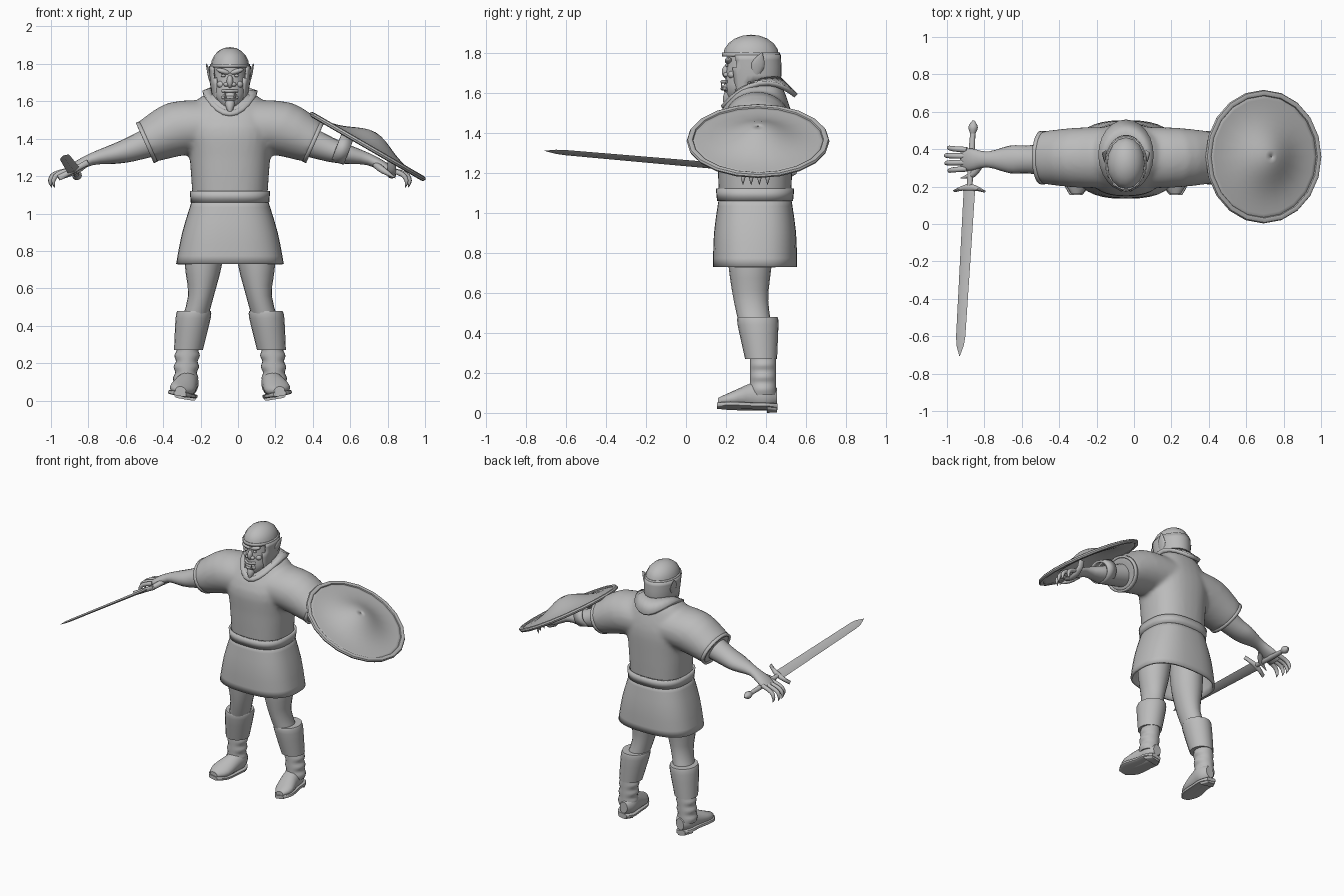
import bpy, bmesh, math
from math import sin, cos, pi, tau, exp
from mathutils import Vector, Matrix

if "Cube" in bpy.data.objects:
    bpy.data.objects.remove(bpy.data.objects["Cube"])

BODY_CENTRE = Vector((-.043, .345, 0))
ORIGIN = Vector()
X, Y, Z = Matrix.Identity(3)
SLEEVE_AXIS = Vector((.9, 0, -.4))

clay = bpy.data.materials.new("grey clay")
clay.use_nodes = True
grey = (.5, .5, .5, 1)
clay.diffuse_color = grey
clay.node_tree.nodes["Principled BSDF"].inputs["Base Color"].default_value = grey


def finish(name, bm, location=BODY_CENTRE):
    bmesh.ops.recalc_face_normals(bm, faces=bm.faces)
    mesh = bpy.data.meshes.new(name)
    bm.to_mesh(mesh)
    bm.free()
    mesh.materials.append(clay)
    part = bpy.data.objects.new(name, mesh)
    bpy.context.collection.objects.link(part)
    part.location = location
    bpy.ops.object.select_all(action="DESELECT")
    part.select_set(True)
    bpy.context.view_layer.objects.active = part
    bpy.ops.object.shade_smooth_by_angle(angle=math.radians(40))
    return part


def modify(part, kind, **settings):
    modifier = part.modifiers.new(kind.lower(), kind)
    for key, value in settings.items():
        setattr(modifier, key, value)


def refine(rings, steps):
    """Pass a smooth spline through the rings."""
    last = len(rings) - 1
    result = []
    for i in range(last):
        four = [rings[max(0, min(last, i + k))] for k in (-1, 0, 1, 2)]
        for j in range(steps):
            t = j / steps
            result.append([b + t * (c - a + t * (2 * a - 5 * b + 4 * c - d + t * (3 * (b - c) + d - a))) / 2
                           for a, b, c, d in zip(*four)])
    return result + [rings[last]]


def add_tube(bm, rings, ref=X, axis=None, sides=20, power=2, mirror=1, caps=True, steps=3):
    """Loft rings of (x, y, z, half width along ref, other half width if different)."""
    rings = refine([(*r, r[-1])[:5] for r in rings], steps)
    points = [Vector(r[:3]) for r in rings]
    last = len(points) - 1
    loops = []
    for i, (point, ring) in enumerate(zip(points, rings)):
        tangent = axis or (points[min(i + 1, last)] - points[max(i - 1, 0)]).normalized()
        u = (ref - tangent * ref.dot(tangent)).normalized()
        w = tangent.cross(u).normalized()
        loop = []
        for k in range(sides):
            c, s = cos(tau * k / sides), sin(tau * k / sides)
            v = (point + u * ring[3] * math.copysign(abs(c) ** (2 / power), c)
                 + w * ring[4] * math.copysign(abs(s) ** (2 / power), s))
            loop.append(bm.verts.new((v.x * mirror, v.y, v.z)))
        loops.append(loop)
    for a, b in zip(loops, loops[1:]):
        for k in range(sides):
            bm.faces.new((a[k], a[k - 1], b[k - 1], b[k]))
    if caps:
        bm.faces.new(loops[0])
        bm.faces.new(loops[-1])


def tube(name, rings, location=BODY_CENTRE, **shape):
    bm = bmesh.new()
    add_tube(bm, rings, **shape)
    return finish(name, bm, location)


def add_ball(bm, centre, size, turn=0):
    place = Matrix.Translation(centre) @ Matrix.Rotation(turn, 4, "Y") @ Matrix.Diagonal((*size, 1))
    bmesh.ops.create_uvsphere(bm, u_segments=16, v_segments=10, radius=1, matrix=place)


# tunic top: trunk and sleeves fused into one smooth cloth
bm = bmesh.new()
add_tube(bm, [(0, 0, 1.08, .2, .18), (0, 0, 1.3, .215, .19), (0, 0, 1.46, .23, .19),
              (0, .02, 1.6, .18, .13), (0, .03, 1.65, .1, .09)], axis=Z, sides=32, power=2.4)
for s in (1, -1):
    add_tube(bm, [(.05, .01, 1.47, .165, .15), (.27, .01, 1.455, .16, .15), (.45, .01, 1.38, .14, .115)],
             ref=Y, axis=SLEEVE_AXIS.normalized(), mirror=s, sides=28)
top = finish("tunic_top", bm)
modify(top, "REMESH", mode="VOXEL", voxel_size=.014, use_smooth_shade=True)
modify(top, "SMOOTH", factor=.5, iterations=7)

# skirt with an open hem, and belt
skirt = tube("tunic_skirt", [(0, 0, .73, .288, .21), (0, 0, .9, .255, .205), (0, 0, 1.08, .2, .18)],
             axis=Z, sides=36, power=2.6, caps=False)
belt = tube("belt", [(0, 0, 1.06, .21, .19), (0, 0, 1.12, .215, .196)],
            axis=Z, sides=36, power=2.6, caps=False, steps=1)
for part in (skirt, belt):
    modify(part, "SOLIDIFY", thickness=.015)

# collar: strip between the neck opening and a dipping outer edge
bm = bmesh.new()
turns = [tau * k / 24 for k in range(24)]
inner = [bm.verts.new((.095 * sin(t), -.12 * cos(t), 1.63 - .06 * cos(t) - .02 * cos(2 * t))) for t in turns]
outer = [bm.verts.new((.145 * sin(t), .02 - .185 * cos(t), 1.6 - .03 * cos(t) - .045 * cos(2 * t)))
         for t in turns]
for k in range(24):
    bm.faces.new((inner[k - 1], inner[k], outer[k], outer[k - 1]))
modify(finish("collar", bm), "SOLIDIFY", thickness=.025, offset=0)
tube("neck", [(0, .04, 1.5, .09), (0, .02, 1.7, .08)], axis=Z)

# head with nose, muzzle, brows and cheeks
bm = bmesh.new()
add_tube(bm, [(0, -.1, 1.56, .03), (0, -.07, 1.62, .077, .08), (0, -.04, 1.7, .086, .105),
              (0, -.02, 1.82, .085, .115)], axis=Z, sides=24)
add_ball(bm, (0, -.14, 1.705), (.018, .026, .035))
add_ball(bm, (0, -.13, 1.625), (.042, .03, .03))
for s in (1, -1):
    add_ball(bm, (s * .036, -.133, 1.76), (.038, .018, .014), s * -.3)
    add_ball(bm, (s * .02, -.143, 1.69), (.014, .016, .012))
    add_ball(bm, (s * .045, -.115, 1.69), (.025, .02, .02))
    add_ball(bm, (s * .036, -.142, 1.737), (.012, .008, .008))
finish("head", bm)

# lips, tusks and pointed beard
bm = bmesh.new()
for z in (1.62, 1.655):
    add_tube(bm, [(s * .04, -.165 + abs(s) * .025, z, .008) for s in (-1, 0, 1)], ref=Y, sides=10)
finish("lips", bm)
bm = bmesh.new()
for s in (1, -1):
    add_tube(bm, [(.025, -.165, 1.617, .007), (.027, -.168, 1.652, .001)], sides=8, mirror=s)
finish("tusks", bm)
tube("beard", [(0, -.12, 1.6, .03), (0, -.14, 1.57, .022), (0, -.15, 1.525, .002)], sides=12)

# helmet: dome, rim band and a guard with an open face
bm = bmesh.new()
add_ball(bm, (0, -.02, 1.785), (.103, .14, .105))
bmesh.ops.delete(bm, geom=[v for v in bm.verts if v.co.z < 1.77], context="VERTS")
finish("helmet_dome", bm)
band = tube("helmet_band", [(0, -.02, 1.78, .107, .144), (0, -.02, 1.8, .107, .144)],
            axis=Z, sides=32, caps=False, steps=1)
bm = bmesh.new()
add_tube(bm, [(0, -.02, 1.79, .1, .137), (0, -.01, 1.69, .094, .13), (0, -.01, 1.6, .08, .115)],
         axis=Z, sides=32, caps=False)
spots = [(f, f.calc_center_median()) for f in bm.faces]
bmesh.ops.delete(bm, geom=[f for f, c in spots if c.y < -.095 or (c.z < 1.66 and c.y > -.04)], context="FACES")
for part in (band, finish("helmet_guard", bm)):
    modify(part, "SOLIDIFY", thickness=.012)

# paired limbs
for s, tag in ((1, "left"), (-1, "right")):
    tube(tag + "_ear", [(.092, 0, 1.675, .012, .008), (.108, .015, 1.74, .034, .011), (.126, .035, 1.8, .003)],
         ref=Y, mirror=s, sides=12)
    hem = tube(tag + "_sleeve_hem", [(.435, .01, 1.385, .143, .118), (.455, .01, 1.377, .143, .118)],
               ref=Y, axis=SLEEVE_AXIS.normalized(), mirror=s, sides=28, caps=False, steps=1)
    modify(hem, "SOLIDIFY", thickness=.015)
    tube(tag + "_arm", [(.38, 0, 1.4, .085), (.53, 0, 1.343, .075, .066), (.62, 0, 1.318, .074, .053),
                        (.74, 0, 1.29, .042, .032), (.83, 0, 1.245, .06, .027), (.88, 0, 1.215, .05, .015)],
         ref=Y, mirror=s)

    # fingers curl downwards and end in claws, thumb points forward
    bm = bmesh.new()
    for k in range(4):
        y = -.05 + .034 * k
        reach = .92 + .02 * sin(k)
        add_tube(bm, [(.85, y, 1.235, .015), (reach, y * 1.1, 1.21, .014), (reach + .024, y * 1.2, 1.175, .011),
                      (reach + .016, y * 1.2, 1.14, .001)], ref=Y, mirror=s, sides=10)
    add_tube(bm, [(.78, -.03, 1.26, .018), (.82, -.08, 1.23, .018), (.885, -.1, 1.19, .002)],
             ref=Z, mirror=s, sides=10)
    finish(tag + "_fingers", bm)

    # bare leg, padded boot cuff and wrapped boot shaft
    tube(tag + "_leg", [(.13, -.02, .9, .105, .12), (.142, -.025, .73, .1, .107), (.155, -.02, .56, .069, .086),
                        (.2, .01, .4, .07, .08)], axis=Z, mirror=s)
    tube(tag + "_boot_cuff", [(.192, .013, .48, .089, .1), (.197, .015, .44, .094, .102),
                              (.222, .03, .27, .077, .08)], axis=Z, mirror=s)
    tube(tag + "_boot_shaft", [(.225 + .002 * k, .04, .3 - .03 * k, .063 + .005 * cos(pi * k), .066)
                               for k in range(8)], axis=Z, mirror=s)

    # shoe over a flat sole of the same outline, with a block heel, leaning outwards
    bm = bmesh.new()
    shoe = [(.24, .11, .08, .03, .04), (.242, .06, .085, .058, .072), (.247, -.01, .08, .06, .068),
            (.265, -.12, .055, .067, .04), (.272, -.185, .045, .028, .02)]
    add_tube(bm, shoe, axis=Y, mirror=s)
    add_tube(bm, [(x, y * 1.03, .026, a + .005, .012) for x, y, z, a, b in shoe], axis=Y, mirror=s, power=5)
    add_tube(bm, [(x, y, .018, a, .017) for x, y, z, a, b in shoe[:2]], axis=Y, mirror=s, power=5)
    bmesh.ops.rotate(bm, verts=bm.verts, cent=(s * .21, 0, 0), matrix=Matrix.Rotation(s * -.17, 3, "Y"))
    finish(tag + "_shoe", bm)

# shield: dish swelling into a central boss, with a rolled rim
dish_rings = [(0, 0, .085 * exp(-(r / .16) ** 2), r) for r in [.002 + .0338 * k for k in range(11)]]
rim_rings = [(0, 0, .004 + .014 * sin(t), .34 + .017 * cos(t)) for t in [tau * k / 8 for k in range(9)]]
shield_place = Vector((.69, .36, 1.355))
dish = tube("shield_dish", dish_rings, shield_place, axis=Z, caps=False, steps=1)
modify(dish, "SOLIDIFY", thickness=.012, offset=0)
rim = tube("shield_rim", rim_rings, shield_place, axis=Z, caps=False, steps=1)
for part in (dish, rim):
    part.rotation_euler.y = math.radians(30)

# arm strap and hand grip behind the shield
strap = tube("shield_arm_strap", [(.57, 0, 1.355, .1, .08), (.635, 0, 1.33, .092, .074)],
             ref=Y, sides=24, caps=False, steps=1)
modify(strap, "SOLIDIFY", thickness=.014)
tube("shield_grip", [(.865, .1 * cos(t), 1.285 - .085 * sin(t), .022, .012) for t in [pi * k / 6 for k in range(7)]],
     sides=10, steps=1)

# sword: straight line from pommel to tip, blade flat follows the hand
pommel, tip = Vector((-.858, .553, 1.2)), Vector((-.933, -.709, 1.31))
aim = (tip - pommel).normalized()
flat = Vector((-.88, 0, -.47))
flat = (flat - aim * flat.dot(aim)).normalized()


def along(name, stations, thickness, **shape):
    tube(name, [(*(pommel + aim * t), w, w * thickness) for t, w in stations],
         ORIGIN, ref=flat, axis=aim, **shape)


along("sword_blade", [(.35, .035), (1.16, .028), (1.21, .022), (1.268, .001)], .28, sides=4, steps=1)
along("sword_handle", [(.06, .014), (.2, .018), (.35, .015)], .9, sides=12)
along("sword_pommel", [(0, .006), (.035, .026), (.075, .012)], .95, sides=12)
tube("sword_guard", [(*(pommel + aim * (.36 + .02 * k * k) + flat * .09 * k), .02 - .014 * abs(k), .016)
                     for k in (-1, -.5, 0, .5, 1)], ORIGIN, ref=aim, sides=10)
